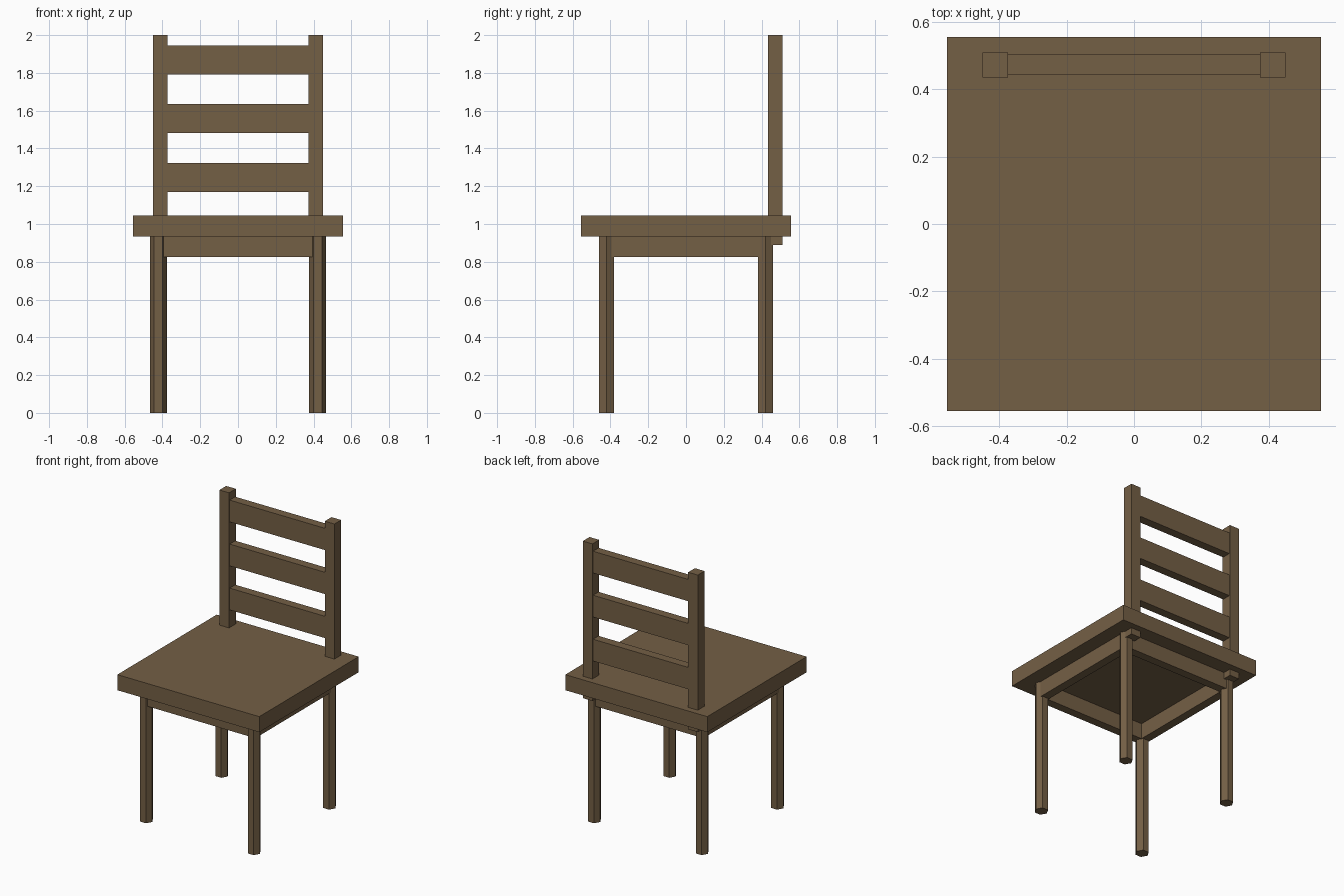
import bpy, bmesh, math

if "Cube" in bpy.data.objects:
    bpy.data.objects.remove(bpy.data.objects["Cube"])

wood = bpy.data.materials.new("brown wood")
wood.diffuse_color = (0.175, 0.115, 0.060, 1)
wood.use_nodes = True
wood.node_tree.nodes["Principled BSDF"].inputs["Base Color"].default_value = wood.diffuse_color


def prism(name, outline, z0, z1):
    """Extrude an xy outline from z0 to z1 into a closed solid."""
    bm = bmesh.new()
    base = bm.faces.new([bm.verts.new((x, y, z0)) for x, y in outline])
    top = bmesh.ops.extrude_face_region(bm, geom=[base], use_keep_orig=True)["geom"]
    for v in top:
        if isinstance(v, bmesh.types.BMVert):
            v.co.z = z1
    bmesh.ops.recalc_face_normals(bm, faces=bm.faces[:])
    mesh = bpy.data.meshes.new(name)
    bm.to_mesh(mesh)
    bm.free()
    mesh.materials.append(wood)
    obj = bpy.data.objects.new(name, mesh)
    bpy.context.collection.objects.link(obj)
    return obj


def box(name, x0, x1, y0, y1, z0, z1):
    return prism(name, [(x0, y0), (x1, y0), (x1, y1), (x0, y1)], z0, z1)


# Seat slab
box("seat", -0.555, 0.555, -0.555, 0.555, 0.935, 1.045)

# Six-sided legs, corners pointing along x
LEG, R = 0.421, 0.045
for sx, side in ((-1, "left"), (1, "right")):
    for sy, end in ((-1, "front"), (1, "back")):
        hexagon = [(sx * LEG + R * math.cos(k * math.pi / 3),
                    sy * LEG + R * math.sin(k * math.pi / 3)) for k in range(6)]
        prism(f"{end}_{side}_leg", hexagon, 0, 0.94)

    # Backrest posts, poking slightly through the seat
    box(f"{side}_back_post", sx * 0.412 - 0.0375, sx * 0.412 + 0.0375,
        0.435, 0.51, 0.89, 2.0)

    # Side aprons under the seat
    box(f"{side}_apron", sx * LEG - 0.03, sx * LEG + 0.03, -0.40, 0.40, 0.825, 0.936)

# Front and back aprons
for sy, end in ((-1, "front"), (1, "back")):
    box(f"{end}_apron", -0.40, 0.40, sy * LEG - 0.03, sy * LEG + 0.03, 0.825, 0.936)

# Ladder-back slats
for i in range(3):
    z = 1.17 + 0.311 * i
    box(f"back_slat_{i + 1}", -0.378, 0.378, 0.442, 0.504, z, z + 0.154)
